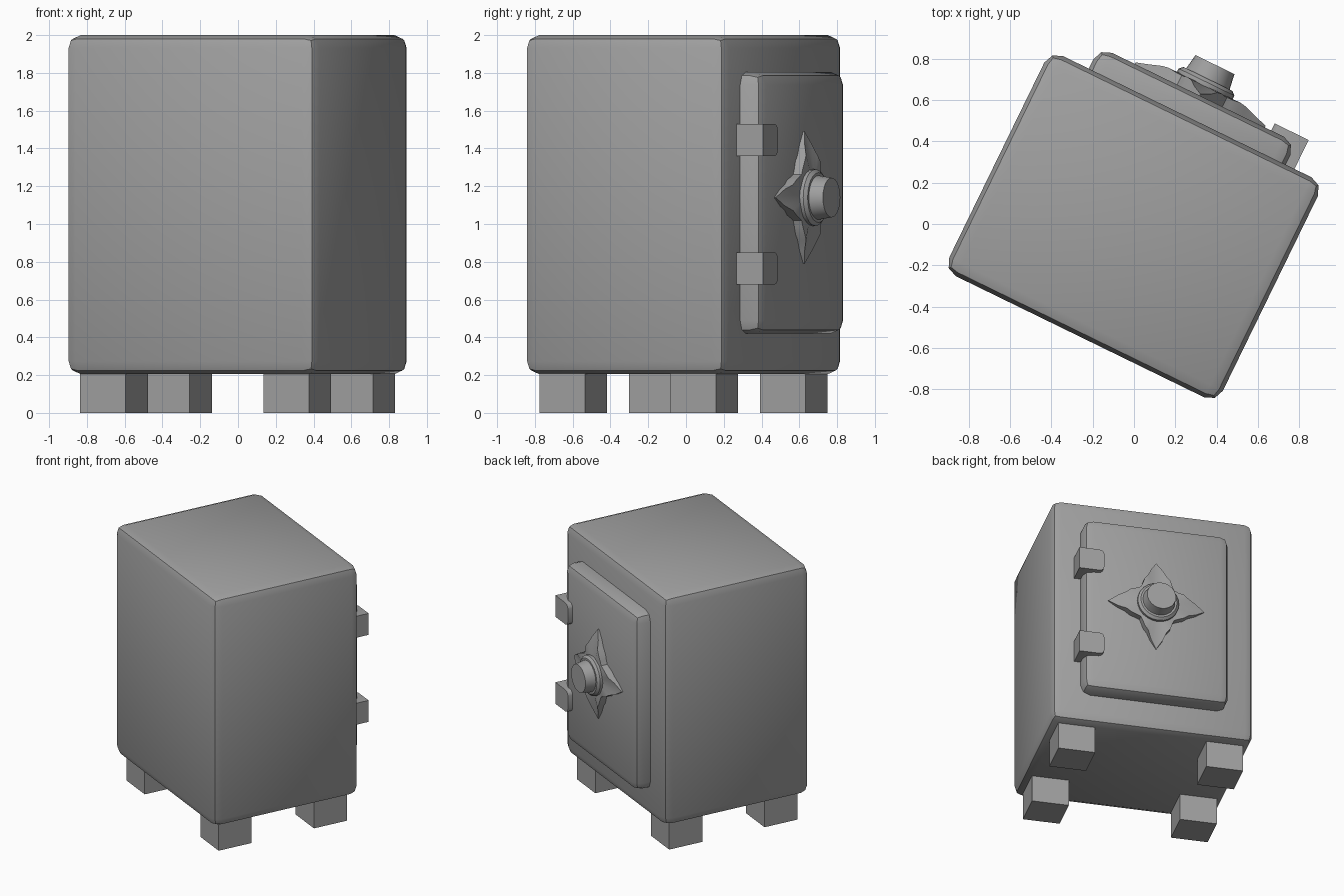
import bpy, bmesh, math
from mathutils import Matrix, Vector

if "Cube" in bpy.data.objects:
    bpy.data.objects.remove(bpy.data.objects["Cube"])

# Whole safe is turned about z; parts are built in its own frame (door faces +y)
PLACE = Matrix.Translation((-0.002, -0.013, 0)) @ Matrix.Rotation(math.radians(-26), 4, 'Z')

grey = bpy.data.materials.new("steel_grey")
grey.diffuse_color = (0.35, 0.35, 0.35, 1)
grey.use_nodes = True
grey.node_tree.nodes["Principled BSDF"].inputs["Base Color"].default_value = grey.diffuse_color


def finish(bm, name):
    """Smooth shading with sharp edges above 30 degrees, then link the object."""
    bmesh.ops.recalc_face_normals(bm, faces=bm.faces[:])
    for f in bm.faces:
        f.smooth = True
    for e in bm.edges:
        e.smooth = len(e.link_faces) == 2 and e.calc_face_angle(0) < math.radians(30)
    me = bpy.data.meshes.new(name)
    bm.to_mesh(me)
    bm.free()
    me.materials.append(grey)
    ob = bpy.data.objects.new(name, me)
    ob.matrix_world = PLACE
    bpy.context.collection.objects.link(ob)
    return ob


def box(name, lo, hi, radius=0, segments=2, pick=lambda e: True):
    """Box between two corners, with the picked edges rounded."""
    lo, hi = Vector(lo), Vector(hi)
    bm = bmesh.new()
    bmesh.ops.create_cube(bm, size=1)
    for v in bm.verts:
        v.co = Vector([(lo[i] + hi[i]) / 2 + v.co[i] * (hi[i] - lo[i]) for i in range(3)])
    if radius:
        bmesh.ops.bevel(bm, geom=[e for e in bm.edges if pick(e)], offset=radius,
                        segments=segments, profile=0.5, affect='EDGES')
    return finish(bm, name)


def rings(name, loops, center):
    """Skin closed loops of (x, z, y) points and cap both ends."""
    bm = bmesh.new()
    rows = [[bm.verts.new((center[0] + x, y, center[1] + z)) for x, z, y in loop]
            for loop in loops]
    n = len(rows[0])
    for a, b in zip(rows, rows[1:]):
        for i in range(n):
            j = (i + 1) % n
            bm.faces.new((a[i], a[j], b[j], b[i]))
    bm.faces.new(rows[0])
    bm.faces.new(rows[-1])
    return finish(bm, name)


def circle(r, y, n=24):
    return [(r * math.cos(2 * math.pi * i / n), r * math.sin(2 * math.pi * i / n), y)
            for i in range(n)]


# Cabinet and door with rounded edges
box("cabinet", (-0.736, -0.592, 0.205), (0.736, 0.592, 2.0), 0.068)
box("door", (-0.53, 0.40, 0.42), (0.53, 0.71, 1.805), 0.068)

# Four square feet
for sx, side in ((-1, "left"), (1, "right")):
    for sy, end in ((-1, "rear"), (1, "door")):
        x, y = sx * 0.54, sy * 0.386
        box(f"foot_{end}_{side}", (x - 0.134, y - 0.134, 0), (x + 0.134, y + 0.134, 0.23))


# Hinges, rounded on the corners lying on the door
def on_door(e):
    a, b = (v.co for v in e.verts)
    return abs(a.y - b.y) > 0.01 and a.x < 0.5


for z, name in ((0.765, "lower_hinge"), (1.445, "upper_hinge")):
    box(name, (0.395, 0.57, z - 0.084), (0.577, 0.748, z + 0.084), 0.035, 3, on_door)

# Four-pointed wavy star plate: half of one point as (angle, radius, thickness)
half = [(0, 0.35, 0.008), (9, 0.285, 0.03), (17, 0.235, 0.05),
        (26, 0.215, 0.055), (36, 0.185, 0.05)]
point = half + [(45, 0.172, 0.05)] + [(90 - a, r, t) for a, r, t in half[:0:-1]]
star = [(math.radians(a + 90 * q), r, t) for q in range(4) for a, r, t in point]
base = [(r * math.cos(a), r * math.sin(a), 0.70) for a, r, t in star]
front = [(r * math.cos(a), r * math.sin(a), 0.71 + t) for a, r, t in star]
inner = [(0.13 * math.cos(a), 0.13 * math.sin(a), 0.765) for a, r, t in star]
LOCK = (0.01, 1.14)
rings("star_plate", [base, front, inner], LOCK)

# Collar and tapered dial knob
rings("dial_collar", [circle(0.14, 0.72), circle(0.15, 0.765), circle(0.15, 0.783),
                      circle(0.132, 0.80)], LOCK)
rings("dial_knob", [circle(0.12, 0.78), circle(0.105, 0.877)], LOCK)
